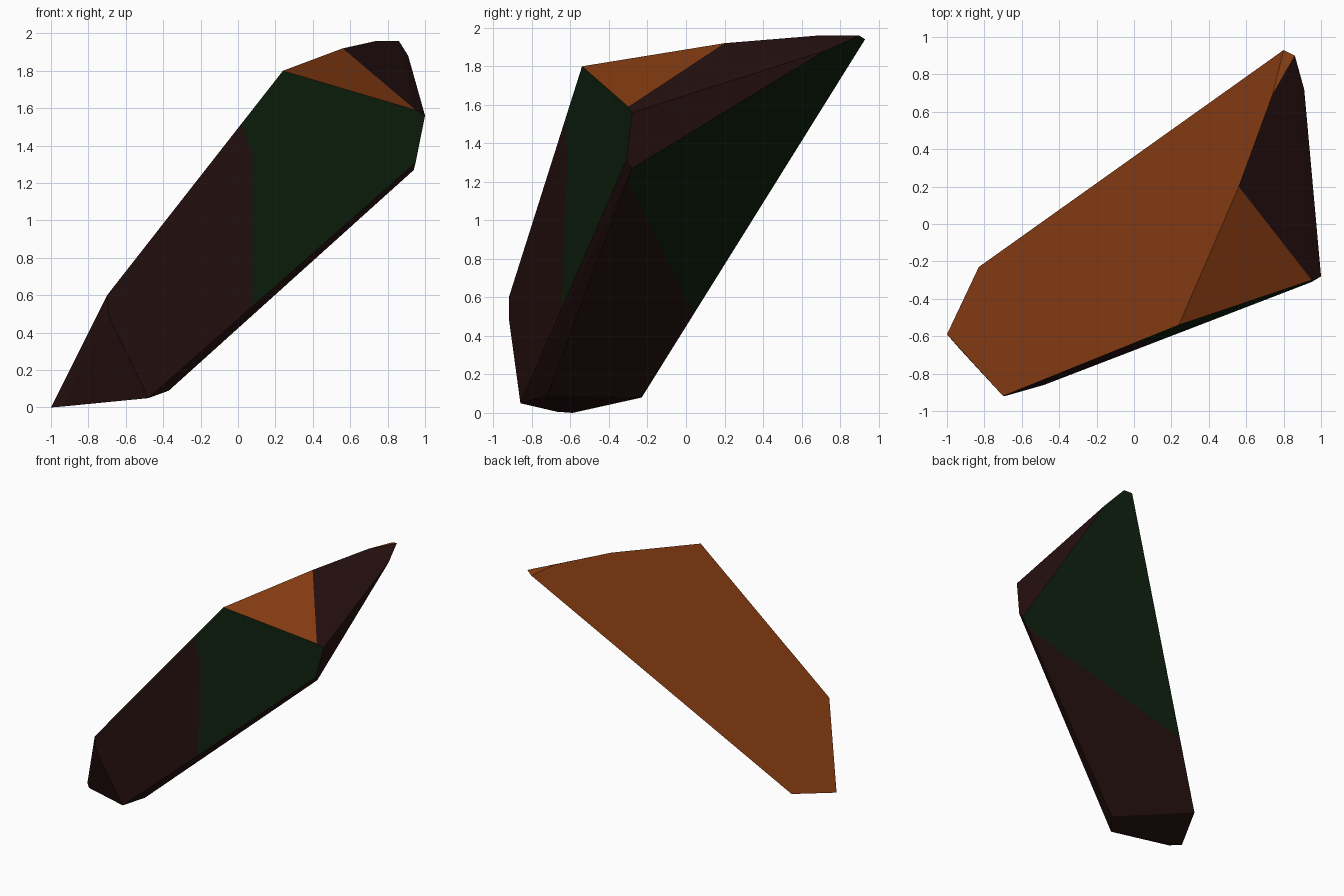
import bpy
import bmesh
from mathutils import Vector

cube = bpy.data.objects.get("Cube")
if cube:
    bpy.data.objects.remove(cube, do_unlink=True)


def make_material(name, color):
    mat = bpy.data.materials.new(name)
    mat.use_nodes = True
    mat.diffuse_color = (*color, 1)
    mat.node_tree.nodes["Principled BSDF"].inputs["Base Color"].default_value = (*color, 1)
    return mat


DARK, GREEN, ORANGE = range(3)
materials = [
    make_material("dark_maroon", (0.019, 0.005, 0.005)),
    make_material("dark_green", (0.004, 0.014, 0.004)),
    make_material("rust_orange", (0.24, 0.045, 0.006)),
]

# Corners of the convex shard
corners = [
    # lower end
    (-1.0, -0.59, 0.0), (-0.93, -0.67, 0.006), (-0.83, -0.23, 0.08),
    (-0.70, -0.92, 0.60), (-0.69, -0.92, 0.49),
    (-0.48, -0.86, 0.05), (-0.37, -0.72, 0.09),
    # upper ridge and tip
    (0.24, -0.54, 1.80), (0.56, 0.20, 1.92), (0.74, 0.69, 1.96),
    (0.86, 0.90, 1.96), (0.80, 0.93, 1.94), (0.91, 0.72, 1.88),
    # right side
    (0.95, -0.30, 1.59), (1.0, -0.28, 1.56),
    (0.95, -0.31, 1.31), (0.94, -0.28, 1.27),
]

bm = bmesh.new()
for corner in corners:
    bm.verts.new(corner)
hull = bmesh.ops.convex_hull(bm, input=bm.verts)
loose = [v for v in bm.verts if not v.link_faces]
bmesh.ops.delete(bm, geom=loose, context='VERTS')
bmesh.ops.recalc_face_normals(bm, faces=bm.faces)
bmesh.ops.dissolve_limit(bm, angle_limit=0.05, verts=bm.verts, edges=bm.edges)
bm.normal_update()

FRONT = Vector((0.33, -0.94, 0.04)).normalized()
UNDER = Vector((0.51, 0.46, -0.73)).normalized()


def facing(direction):
    return [f for f in bm.faces if f.normal.dot(direction) > 0.97]


def cut(faces, start, end, direction):
    """Cut faces along a line; return the side vector of the line."""
    start = Vector(start)
    side = (Vector(end) - start).cross(direction).normalized()
    geom = set(faces)
    for f in faces:
        geom.update(f.edges)
        geom.update(f.verts)
    bmesh.ops.bisect_plane(bm, geom=list(geom), dist=0.0001,
                           plane_co=start, plane_no=side)
    return start, side


# Broad faces: rust on the back and the small top facet
for f in bm.faces:
    n, c = f.normal, f.calc_center_median()
    back = n.x < -0.15 and n.z > 0.2
    top_facet = n.z > 0.7 and c.y < 0
    f.material_index = ORANGE if back or top_facet else DARK

# Green patch on the front, with a bent upper border
low, bend, high = (0.08, -0.65, 0.60), (0.08, -0.62, 1.35), (0.02, -0.63, 1.51)
borders = [cut(facing(FRONT), low, bend, FRONT)]
left_part = [f for f in facing(FRONT) if f.calc_center_median().x < 0.08]
borders.append(cut(left_part, bend, high, FRONT))
for f in facing(FRONT):
    c = f.calc_center_median()
    if any((c - p).dot(side) > 0 for p, side in borders):
        f.material_index = GREEN

# Green patch on the underside
p, side = cut(facing(UNDER), (0.86, -0.30, 1.20), (-0.45, 0.04, 0.51), UNDER)
if side.z < 0:
    side = -side
for f in facing(UNDER):
    if (f.calc_center_median() - p).dot(side) > 0:
        f.material_index = GREEN

# Front patch lies on the +x side of its borders
for f in facing(FRONT):
    c = f.calc_center_median()
    on_right = c.x > 0.08 or (c.x > 0 and c.z > 1.35)
    f.material_index = GREEN if on_right else DARK

mesh = bpy.data.meshes.new("shard")
bm.to_mesh(mesh)
bm.free()
for mat in materials:
    mesh.materials.append(mat)
shard = bpy.data.objects.new("shard", mesh)
bpy.context.collection.objects.link(shard)
